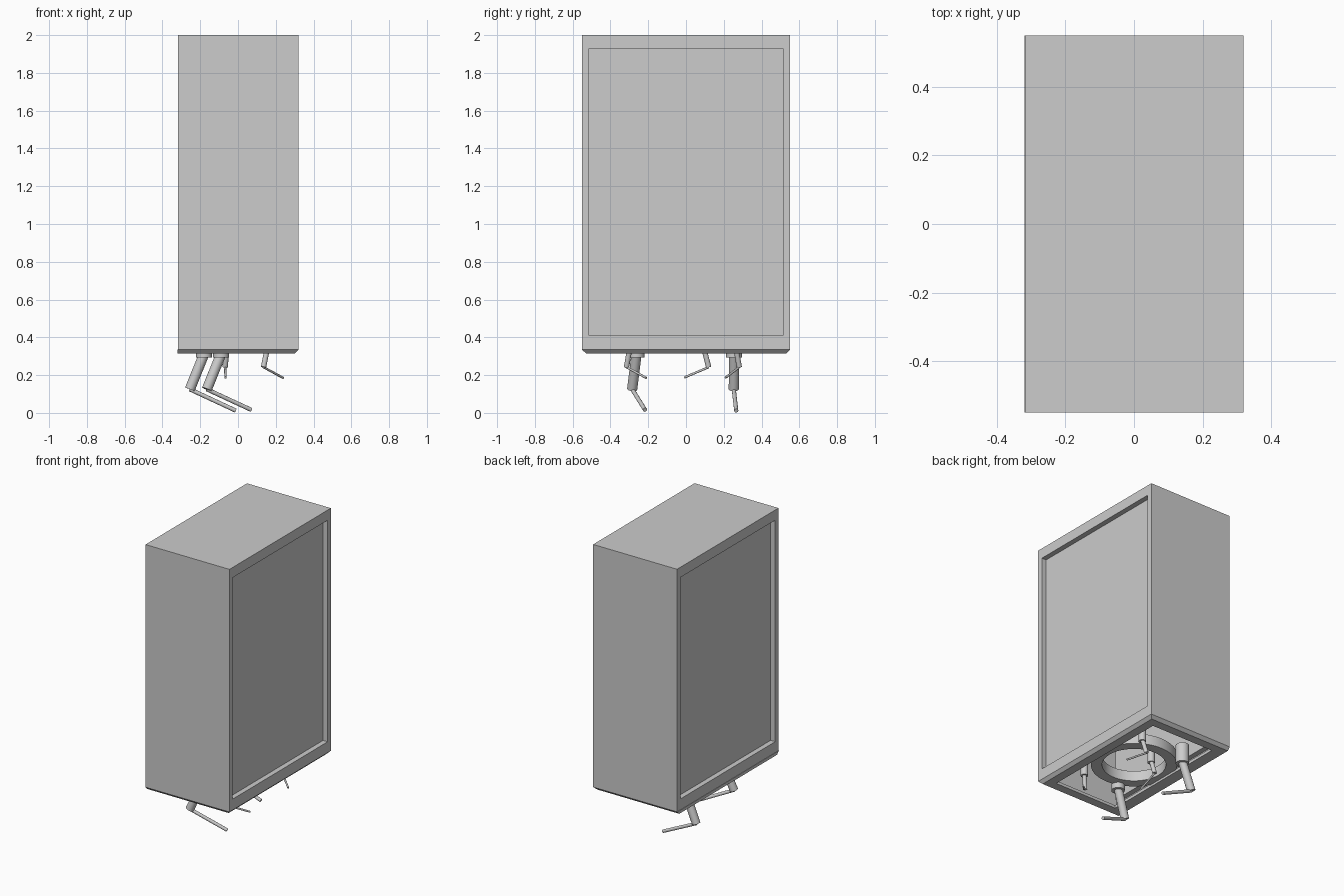
import bpy, bmesh, math
from mathutils import Vector

if "Cube" in bpy.data.objects:
    bpy.data.objects.remove(bpy.data.objects["Cube"])

grey = bpy.data.materials.new("light_grey")
grey.diffuse_color = (0.604, 0.604, 0.604, 1)
grey.use_nodes = True
grey.node_tree.nodes["Principled BSDF"].inputs["Base Color"].default_value = grey.diffuse_color


def finish(bm, name, smooth=False):
    me = bpy.data.meshes.new(name)
    bm.to_mesh(me)
    bm.free()
    ob = bpy.data.objects.new(name, me)
    bpy.context.collection.objects.link(ob)
    me.materials.append(grey)
    if smooth:
        bpy.ops.object.select_all(action='DESELECT')
        ob.select_set(True)
        bpy.context.view_layer.objects.active = ob
        bpy.ops.object.shade_smooth_by_angle(angle=math.radians(35))
    return ob


def rod(name, a, b, r, sides=20):
    """Capped cylinder between two points."""
    a, b = Vector(a), Vector(b)
    d = b - a
    bm = bmesh.new()
    bmesh.ops.create_cone(bm, cap_ends=True, segments=sides, radius1=r, radius2=r, depth=d.length)
    rot = d.to_track_quat('Z', 'Y').to_matrix().to_4x4()
    bmesh.ops.transform(bm, matrix=rot, verts=bm.verts)
    bmesh.ops.translate(bm, vec=(a + b) / 2, verts=bm.verts)
    return finish(bm, name, True)


# Cabinet: open-bottomed shell with a recessed panel on each wide side
bm = bmesh.new()
bmesh.ops.create_cube(bm, size=1)
for v in bm.verts:
    v.co = (0.32 if v.co.x > 0 else -0.317, v.co.y * 1.1, 2 if v.co.z > 0 else 0.335)
bm.normal_update()
bmesh.ops.delete(bm, geom=[f for f in bm.faces if f.normal.z < -0.5], context='FACES')
bm.normal_update()
for f in [f for f in bm.faces if abs(f.normal.x) > 0.5]:
    side = math.copysign(1, f.normal.x)
    bmesh.ops.inset_individual(bm, faces=[f], thickness=0.05)
    for v in f.verts:
        v.co.z = 1.93 if v.co.z > 1 else 0.41
    panel = bmesh.ops.extrude_discrete_faces(bm, faces=[f])['faces'][0]
    for v in panel.verts:
        v.co.x -= side * 0.035
bmesh.ops.recalc_face_normals(bm, faces=bm.faces)
finish(bm, "cabinet")

# Base frame: bevelled skirt, flat underside rim and inner lip, as stacked rectangles
bm = bmesh.new()
loops = []
for x0, x1, y, z in [(-0.32, 0.32, 0.55, 0.335), (-0.32, 0.30, 0.53, 0.315),
                     (-0.24, 0.24, 0.47, 0.315), (-0.24, 0.24, 0.47, 0.335)]:
    loops.append([bm.verts.new(p) for p in
                  [(x0, -y, z), (x1, -y, z), (x1, y, z), (x0, y, z)]])
for a, b in zip(loops, loops[1:] + loops[:1]):
    for i in range(4):
        j = (i + 1) % 4
        bm.faces.new([a[i], a[j], b[j], b[i]])
bmesh.ops.recalc_face_normals(bm, faces=bm.faces)
finish(bm, "base_frame")

# Inner ring: rectangular section spun around the vertical axis
bm = bmesh.new()
pts = [bm.verts.new(p) for p in [(0.20, 0, 0.33), (0.27, 0, 0.33), (0.27, 0, 0.40), (0.20, 0, 0.40)]]
edges = [bm.edges.new((pts[i], pts[(i + 1) % 4])) for i in range(4)]
bmesh.ops.spin(bm, geom=pts + edges, cent=(0, 0, 0), axis=(0, 0, 1),
               angle=math.tau, steps=40)
bmesh.ops.remove_doubles(bm, verts=bm.verts, dist=0.0005)
bmesh.ops.recalc_face_normals(bm, faces=bm.faces)
finish(bm, "inner_ring", True)

# Legs: socket, upper leg and thin foot rod; (top, knee, tip, large?)
legs = [
    ((-0.09, -0.262, 0.31), (-0.165, -0.285, 0.125), (0.07, -0.217, 0.016), True),
    ((-0.18, 0.255, 0.31), (-0.255, 0.253, 0.125), (-0.012, 0.266, 0.012), True),
    ((0.155, -0.298, 0.34), (0.135, -0.315, 0.242), (0.24, -0.21, 0.185), False),
    ((0.155, 0.265, 0.34), (0.135, 0.282, 0.242), (0.235, 0.21, 0.187), False),
    ((-0.06, 0.095, 0.34), (-0.068, 0.12, 0.242), (-0.066, -0.01, 0.187), False),
]
for i, (top, knee, tip, large) in enumerate(legs, 1):
    r_socket, r_leg, r_foot = (0.042, 0.027, 0.011) if large else (0.023, 0.014, 0.006)
    low = 0.293 if large else 0.325
    rod(f"leg_socket_{i}", (top[0], top[1], low), (top[0], top[1], low + 0.13), r_socket, 24)
    rod(f"upper_leg_{i}", top, knee, r_leg)
    rod(f"foot_{i}", knee, tip, r_foot, 12)
